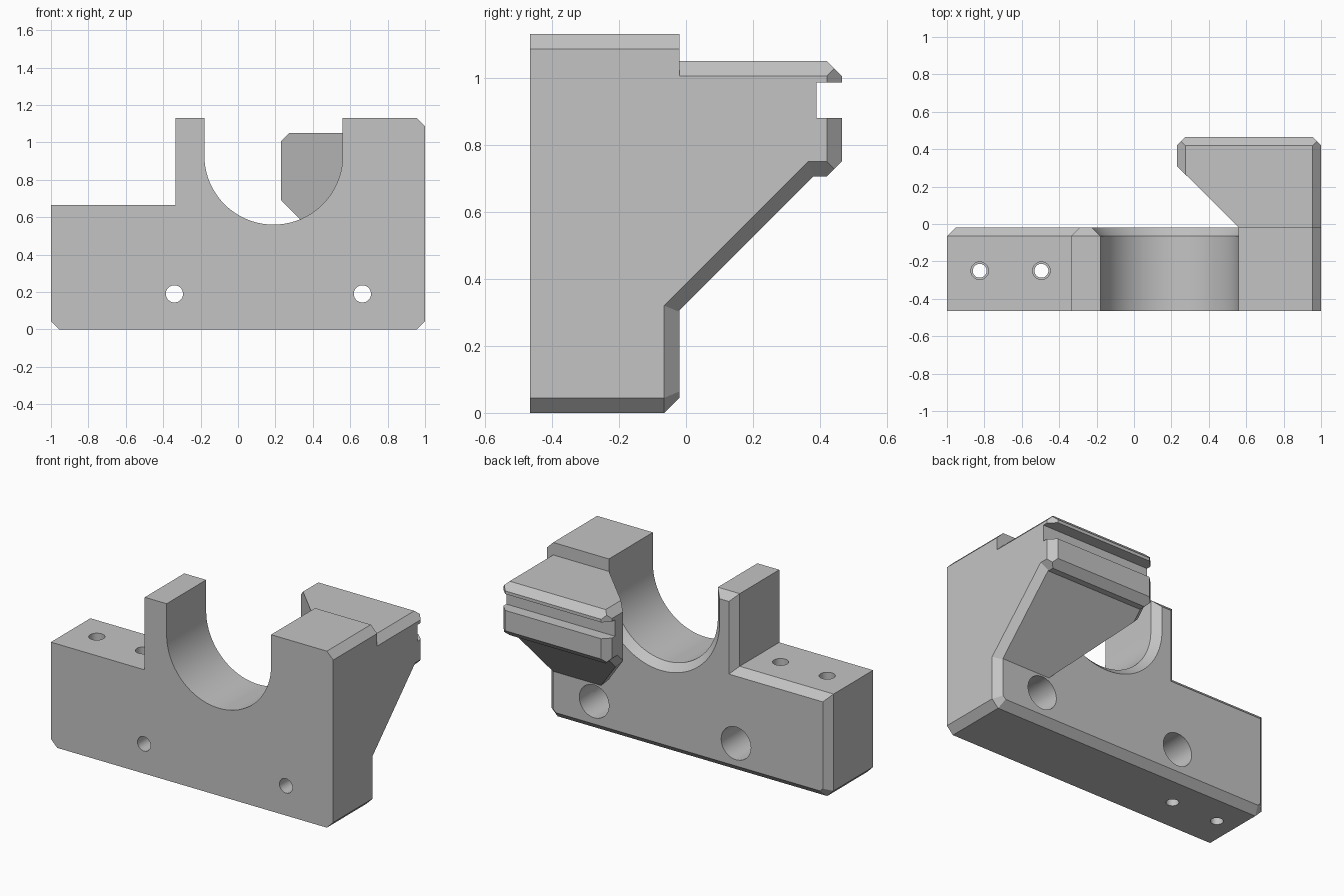
import bpy, bmesh
from math import sin, cos, pi, radians, sqrt
from mathutils import Matrix, Vector

if "Cube" in bpy.data.objects:
    bpy.data.objects.remove(bpy.data.objects["Cube"])

FRONT, BACK, C = -0.465, -0.02, 0.045   # plate depth range and chamfer size

grey = bpy.data.materials.new("light_grey")
grey.use_nodes = True
grey.diffuse_color = (0.55, 0.55, 0.55, 1)
grey.node_tree.nodes["Principled BSDF"].inputs["Base Color"].default_value = (0.55, 0.55, 0.55, 1)


def finish(bm, name):
    bmesh.ops.recalc_face_normals(bm, faces=bm.faces)
    mesh = bpy.data.meshes.new(name)
    bm.to_mesh(mesh)
    bm.free()
    mesh.materials.append(grey)
    obj = bpy.data.objects.new(name, mesh)
    bpy.context.collection.objects.link(obj)
    return obj


def block(name, lo, hi, planes=()):
    """Box trimmed by planes, keeping the side where normal . p <= d."""
    bm = bmesh.new()
    lo, hi = Vector(lo), Vector(hi)
    bmesh.ops.create_cube(bm, size=1, matrix=Matrix.Translation((lo + hi) / 2)
                          @ Matrix.Diagonal((*(hi - lo), 1)))
    for normal, d in planes:
        n = Vector(normal)
        bmesh.ops.bisect_plane(bm, geom=bm.verts[:] + bm.edges[:] + bm.faces[:],
                               plane_co=n * (d / n.length_squared), plane_no=n, clear_outer=True)
        bmesh.ops.holes_fill(bm, edges=bm.edges[:], sides=0)
    return finish(bm, name)


def drill(name, centre, radius, length, along_y=False):
    bm = bmesh.new()
    turn = Matrix.Rotation(pi / 2, 4, "X") if along_y else Matrix()
    bmesh.ops.create_cone(bm, cap_ends=True, segments=48, radius1=radius, radius2=radius,
                          depth=length, matrix=Matrix.Translation(centre) @ turn)
    return finish(bm, name)


def combine(target, tool, operation):
    mod = target.modifiers.new(tool.name, "BOOLEAN")
    mod.operation, mod.object, mod.solver = operation, tool, "EXACT"
    bpy.context.view_layer.objects.active = target
    bpy.ops.object.modifier_apply(modifier=mod.name)
    bpy.data.objects.remove(tool)


# Plate with round saddle; its whole back rim is chamfered
arc = [(0.19 + 0.37 * cos(pi * i / 40), 0.93 - 0.37 * sin(pi * i / 40)) for i in range(41)]
outline = [(-1 + C, 0), (1 - C, 0), (1, C), (1, 1.13 - C), (1 - C, 1.13), (0.56, 1.13), *arc,
           (-0.18, 1.13), (-0.335, 1.13), (-0.335, 0.665), (-1, 0.665), (-1, C)]
bm = bmesh.new()
face = bm.faces.new([bm.verts.new((x, FRONT, z)) for x, z in outline])
ext = bmesh.ops.extrude_face_region(bm, geom=[face], use_keep_orig=True)["geom"]
back = next(g for g in ext if isinstance(g, bmesh.types.BMFace))
for v in back.verts:
    v.co.y = BACK
bmesh.ops.recalc_face_normals(bm, faces=bm.faces)
rim = list(back.verts)
bmesh.ops.inset_region(bm, faces=[back], thickness=C, use_even_offset=True, use_boundary=True)
back_verts = set(back.verts)
for v in bm.verts:
    if v.co.y > BACK - 0.001 and v not in back_verts:
        v.co.y = BACK - C
body = finish(bm, "bearing_bracket")

# Square-backed shoulder beside the saddle
shoulder = block("shoulder", (0.56, -0.3, 0.75), (1, BACK, 1.13), [((1, 0, 1), 2.13 - C)])

# Arm reaching backwards, with sloped underside, slanted inner side and chamfers
h = 1 / sqrt(2)
corners = [((1, 1, 0), 1.42), ((-1, 1, 0), 0.19)]
arm = block("arm", (0.23, -0.2, 0), (1, 0.465, 1.05), corners + [
    ((-1, -1, 0), -0.54), ((0, 1, -1), -0.325), ((-1, 0, -1), -0.92),
    ((1, h, -h), 1 - 0.385 * h), ((-1, h, -h), -0.23 - 0.385 * h),
    ((1, 0, 1), 2.005), ((-1, 0, 1), 0.775), ((0, 1, 1), 1.47)])

# Lip under the end of the arm
lip = block("lip", (0.23, 0.36, 0.705), (1, 0.465, 0.84), corners + [
    ((0, 1, -1), -0.285), ((1, 0, -1), 0.25), ((-1, 0, -1), -0.98)])

combine(arm, lip, "UNION")
combine(arm, block("groove", (0, 0.39, 0.88), (1.2, 0.6, 0.985)), "DIFFERENCE")
combine(body, shoulder, "UNION")
combine(body, arm, "UNION")

# Counterbored bolt holes from front to back
for x in (-0.34, 0.665):
    combine(body, drill("bolt_hole", (x, -0.25, 0.19), 0.046, 0.7, True), "DIFFERENCE")
    combine(body, drill("counterbore", (x, -0.07, 0.19), 0.105, 0.4, True), "DIFFERENCE")

# Stepped vertical holes in the low ledge
for x in (-0.825, -0.495):
    combine(body, drill("pin_hole", (x, -0.25, 0.3), 0.037, 1), "DIFFERENCE")
    combine(body, drill("pin_hole_top", (x, -0.25, 0.6), 0.047, 0.5), "DIFFERENCE")

bpy.ops.object.select_all(action="DESELECT")
body.select_set(True)
bpy.context.view_layer.objects.active = body
bpy.ops.object.shade_smooth_by_angle(angle=radians(20))
